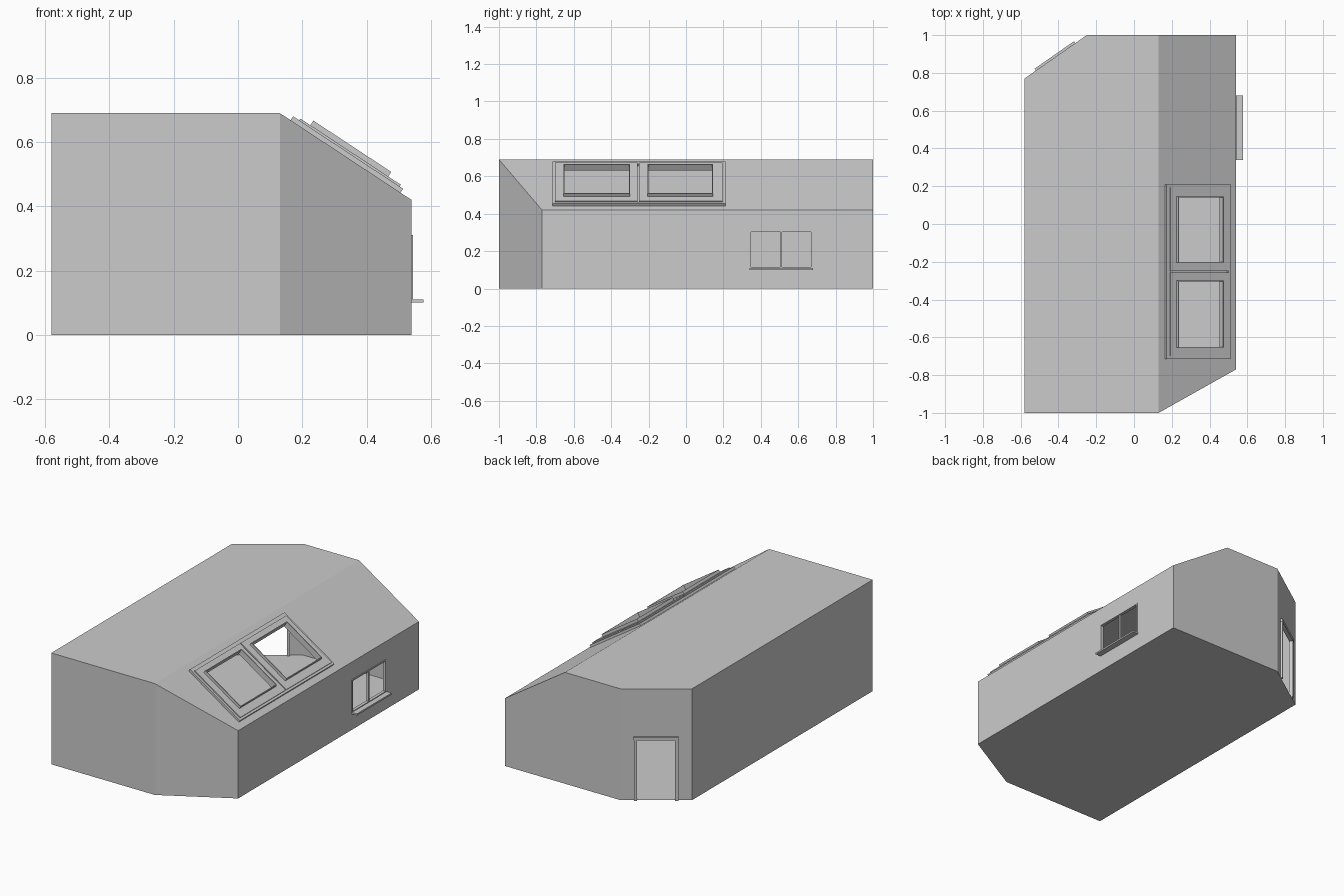
import bpy, bmesh
from mathutils import Vector, Matrix

if "Cube" in bpy.data.objects:
    bpy.data.objects.remove(bpy.data.objects["Cube"])

H, EAVE = 0.69, 0.42
BL, BM = Vector((-0.58, 0.77, 0)), Vector((-0.25, 1, 0))


def plane(origin, u, v):
    """Matrix whose local x, y lie in a wall and local z points outwards."""
    u, v = Vector(u).normalized(), Vector(v).normalized()
    m = Matrix((u, v, u.cross(v))).transposed().to_4x4()
    m.translation = Vector(origin)
    return m


SLOPE = plane((0.13, 0, H), (0.41, 0, EAVE - H), (0, 1, 0))
SIDE = plane((0.54, 0, 0), (0, 1, 0), (0, 0, 1))
DOOR = plane(BM, BL - BM, (0, 0, 1))


def rect(m, u0, u1, v0, v1, h=0):
    return [m @ Vector(p) for p in ((u0, v0, h), (u1, v0, h), (u1, v1, h), (u0, v1, h))]


def finish(bm, name):
    bmesh.ops.remove_doubles(bm, verts=bm.verts[:], dist=1e-5)
    bmesh.ops.recalc_face_normals(bm, faces=bm.faces[:])
    me = bpy.data.meshes.new(name)
    bm.to_mesh(me)
    bm.free()
    ob = bpy.data.objects.new(name, me)
    bpy.context.collection.objects.link(ob)
    return ob


def panel(bm, outline, holes=()):
    """Flat wall panel with optional openings."""
    if not holes:
        bm.faces.new([bm.verts.new(p) for p in outline])
        return
    edges = []
    for loop in [outline, *holes]:
        vs = [bm.verts.new(p) for p in loop]
        edges += [bm.edges.new((vs[i], vs[i - 1])) for i in range(len(vs))]
    o = [Vector(p) for p in outline]
    n = (o[1] - o[0]).cross(o[2] - o[1]).normalized()
    bmesh.ops.triangle_fill(bm, use_beauty=True, use_dissolve=False, edges=edges, normal=n)


def ring(name, m, outer, inner, h0, h1):
    """Rectangular frame between two rectangles, from depth h0 to h1."""
    bm = bmesh.new()
    loops = [[bm.verts.new(p) for p in rect(m, *r, h)]
             for r, h in ((outer, h0), (outer, h1), (inner, h1), (inner, h0))]
    for k in range(4):
        a, b = loops[k], loops[(k + 1) % 4]
        for i in range(4):
            j = (i + 1) % 4
            bm.faces.new((a[i], a[j], b[j], b[i]))
    return finish(bm, name)


def box(name, m, r, h0, h1):
    bm = bmesh.new()
    a, b = ([bm.verts.new(p) for p in rect(m, *r, h)] for h in (h0, h1))
    bm.faces.new(a)
    bm.faces.new(b)
    for i in range(4):
        j = (i + 1) % 4
        bm.faces.new((a[i], a[j], b[j], b[i]))
    return finish(bm, name)


# Openings
lights = [(0.105, 0.385, -0.65, -0.305), (0.105, 0.385, -0.2, 0.14)]
window = (0.348, 0.668, 0.115, 0.302)
door = (0.094, 0.308, 0.0, 0.375)

# Room shell: floor, walls, flat ceiling and sloped roof, single skin
foot = [(-0.58, -1), (0.13, -1), (0.54, -0.77), (0.54, 1), (0.13, 1), (-0.25, 1), (-0.58, 0.77)]
top = [H, H, EAVE, EAVE, H, H, H]
bm = bmesh.new()
panel(bm, [(x, y, 0) for x, y in foot])
panel(bm, [(x, y, H) for (x, y), z in zip(foot, top) if z == H])
panel(bm, [(*foot[i], top[i]) for i in (1, 2, 3, 4)], [rect(SLOPE, *r) for r in lights])
for i in range(7):
    j = (i + 1) % 7
    wall = [(*foot[i], 0), (*foot[j], 0), (*foot[j], top[j]), (*foot[i], top[i])]
    if i == 5:      # wall with doorway reaching the floor
        u0, u1, v0, v1 = door
        gap = rect(DOOR, u0, u1, v0, v1)
        panel(bm, [wall[0], gap[0], gap[3], wall[3]])
        panel(bm, [gap[1], wall[1], wall[2], gap[2]])
        panel(bm, [gap[3], gap[2], wall[2], wall[3]])
    elif i == 2:
        panel(bm, wall, [rect(SIDE, *window)])
    else:
        panel(bm, wall)
finish(bm, "room_shell")

# Skylight pair: outer frame, two sashes, raised lips
ring("skylight_outer_frame", SLOPE, (0.04, 0.45, -0.715, 0.21), (0.065, 0.435, -0.698, 0.192), 0, 0.0145)
for name, o, i in (("front", (-0.7, -0.258), lights[0]), ("back", (-0.25, 0.194), lights[1])):
    ring("skylight_sash_" + name, SLOPE, (0.063, 0.437, *o), i, 0, 0.021)
    a, b, c, d = i
    ring("skylight_lip_" + name, SLOPE, (a - 0.005, b + 0.005, c - 0.005, d + 0.005), i, 0.015, 0.038)

# Side window with mullion and sill
ring("window_frame", SIDE, (0.34, 0.676, 0.107, 0.31), window, -0.015, 0.004)
box("window_mullion", SIDE, (0.504, 0.512, 0.115, 0.302), -0.012, 0.002)
box("window_sill", SIDE, (0.34, 0.68, 0.1, 0.11), -0.015, 0.037)

# Door casing
u0, u1, v0, v1 = door
for name, r in (("left", (u0 - 0.018, u0, 0, v1)), ("right", (u1, u1 + 0.018, 0, v1))):
    box("door_jamb_" + name, DOOR, r, -0.012, 0.01)
box("door_lintel", DOOR, (u0 - 0.02, u1 + 0.02, v1, v1 + 0.02), -0.012, 0.012)
